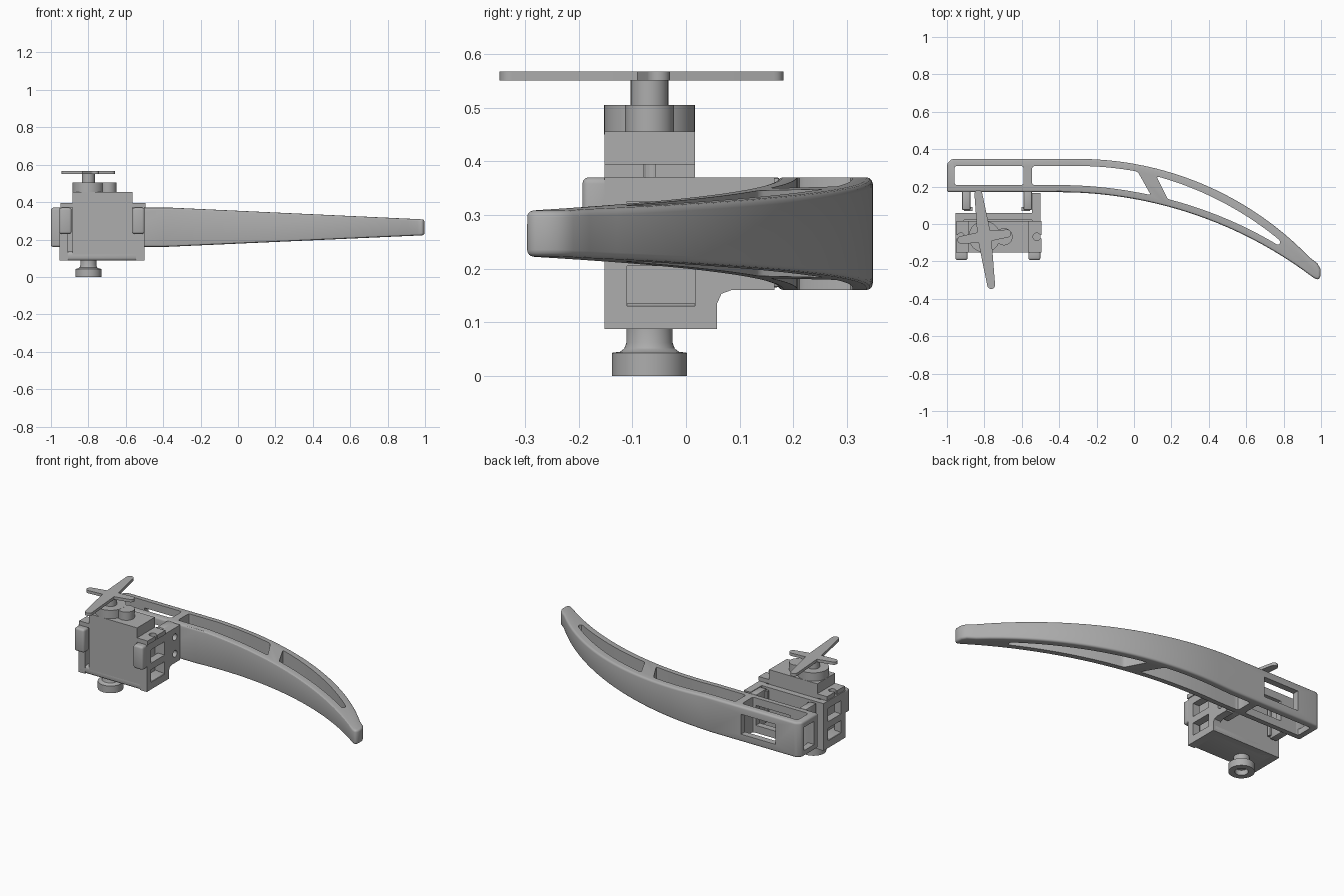
import bpy, bmesh, math
from mathutils import Vector

cube = bpy.data.objects.get("Cube")
if cube:
    bpy.data.objects.remove(cube)

grey = bpy.data.materials.new("light_grey")
grey.use_nodes = True
COLOUR = (0.42, 0.42, 0.42, 1)
grey.diffuse_color = COLOUR
grey.node_tree.nodes["Principled BSDF"].inputs["Base Color"].default_value = COLOUR


def finish(name, bm):
    bmesh.ops.recalc_face_normals(bm, faces=bm.faces)
    mesh = bpy.data.meshes.new(name)
    bm.to_mesh(mesh)
    bm.free()
    mesh.materials.append(grey)
    ob = bpy.data.objects.new(name, mesh)
    bpy.context.collection.objects.link(ob)
    return ob


def prism(name, pts, axis, lo, hi):
    """Extrude a 2D outline along x, y or z."""
    place = {"x": lambda u, v, w: (w, u, v),
             "y": lambda u, v, w: (u, w, v),
             "z": lambda u, v, w: (u, v, w)}[axis]
    bm = bmesh.new()
    face = bm.faces.new([bm.verts.new(place(u, v, lo)) for u, v in pts])
    new = bmesh.ops.extrude_face_region(bm, geom=[face])["geom"]
    shift = Vector(place(0, 0, hi - lo))
    bmesh.ops.translate(bm, vec=shift, verts=[v for v in new if isinstance(v, bmesh.types.BMVert)])
    return finish(name, bm)


def box(name, x, y, z):
    return prism(name, [(x[0], y[0]), (x[1], y[0]), (x[1], y[1]), (x[0], y[1])], "z", *z)


def disc(cx, cy, r, n=40):
    return [(cx + r * math.cos(2 * math.pi * i / n), cy + r * math.sin(2 * math.pi * i / n)) for i in range(n)]


def apply(ob, mod):
    bpy.context.view_layer.objects.active = ob
    bpy.ops.object.modifier_apply(modifier=mod.name)


def combine(ob, other, operation="DIFFERENCE"):
    mod = ob.modifiers.new("boolean", "BOOLEAN")
    mod.operation, mod.object, mod.solver = operation, other, "EXACT"
    apply(ob, mod)
    bpy.data.objects.remove(other)


def bevel(ob, width, segments=3):
    mod = ob.modifiers.new("bevel", "BEVEL")
    mod.width, mod.segments = width, segments
    mod.limit_method, mod.angle_limit = "ANGLE", math.radians(35)
    apply(ob, mod)


def smooth(ob):
    bpy.ops.object.select_all(action="DESELECT")
    ob.select_set(True)
    bpy.context.view_layer.objects.active = ob
    bpy.ops.object.shade_smooth_by_angle(angle=math.radians(30))


# Curved finger: two arcs in plan
def outer(x):
    d = max(0, x + 0.3)
    return 0.348 - 1.72 + math.sqrt(1.72 ** 2 - d * d)


def inner(x):
    d = max(0, x + 0.4)
    return 0.17 - 2.25 + math.sqrt(2.25 ** 2 - d * d)


def steps(a, b, n=24):
    return [a + (b - a) * i / n for i in range(n + 1)]


plan = [(-1, 0.17)] + [(x, inner(x)) for x in steps(-0.4, 0.96)]
plan += [(0.985, -0.3), (0.997, -0.28), (0.997, -0.24), (0.98, -0.21)]
plan += [(x, outer(x)) for x in steps(0.94, -0.3)]
plan += [(-0.975, 0.348), (-1, 0.323)]
finger = prism("curved_finger", plan, "z", 0, 0.6)
side = [(-1.2, 0.16), (-0.4, 0.16), (1.2, 0.232), (1.2, 0.298), (-0.35, 0.37), (-1.2, 0.37)]
combine(finger, prism("taper_tool", side, "y", -1, 1), "INTERSECT")
bevel(finger, 0.012)

# Lightening pockets and windows in the finger
WALL = 0.038


def pocket(a, b, c, d):
    """Slot from a..b on the inner wall and c..d on the outer wall."""
    pts = [(x, inner(x) + WALL * (1 + 0.25 * max(0, x))) for x in steps(a, b)]
    pts += [(x, outer(x) - WALL * (1 + 0.55 * max(0, x))) for x in steps(d, c)]
    tool = prism("pocket_tool", pts, "z", 0, 0.6)
    bevel(tool, 0.012, 2)
    combine(finger, tool)


pocket(-0.96, -0.59, -0.96, -0.59)
pocket(-0.545, 0.09, -0.545, 0.02)
pocket(0.18, 0.775, 0.12, 0.785)
combine(finger, box("end_window_tool", (-1.1, -0.93), (0.21, 0.308), (0.195, 0.335)))
combine(finger, box("back_window_tool", (-0.84, -0.61), (0.1, 0.4), (0.205, 0.325)))
smooth(finger)

# Lugs joining the finger to the bracket
for label, x0, foot in (("right", -0.92, 0.012), ("left", -0.59, -0.012)):
    lug = box(label + "_lug", (x0, x0 + 0.045), (0.075, 0.175), (0.165, 0.37))
    bevel(lug, 0.006, 2)
    smooth(lug)
    x1 = x0 + foot
    smooth(box(label + "_lug_foot", (x1, x1 + 0.045), (0.07, 0.09), (0.18, 0.36)))

# Bracket side plates with openings
def bracket_plate(name, x0, x1, rear):
    pts = [(-0.152, 0.087), (0.058, 0.087)]
    if rear > 0.1:
        pts += [(0.058, 0.135), (0.066, 0.153), (0.085, 0.16), (rear, 0.16)]
    pts += [(rear, 0.37), (-0.152, 0.37)]
    plate = prism(name, pts, "x", x0, x1)
    for z in ((0.13, 0.205), (0.245, 0.325)):
        tool = box("opening_tool", (x0 - 0.1, x1 + 0.1), (-0.11, 0.017), z)
        combine(plate, tool)
    if rear > 0.1:
        for z in (0.215, 0.315):
            combine(plate, prism("hole_tool", disc(0.115, z, 0.02, 24), "x", x0 - 0.1, x1 + 0.1))
    smooth(plate)


bracket_plate("left_bracket_plate", -0.545, -0.5, 0.165)
bracket_plate("right_bracket_plate", -0.955, -0.91, 0.058)
for label, x in (("left", (-0.565, -0.5)), ("right", (-0.955, -0.89))):
    tab = box(label + "_front_tab", x, (-0.193, -0.14), (0.23, 0.37))
    bevel(tab, 0.012)
    smooth(tab)
box("bracket_back", (-0.92, -0.51), (0.022, 0.058), (0.087, 0.37))
base = box("bracket_base", (-0.955, -0.5), (-0.152, 0.058), (0.087, 0.135))
bevel(base, 0.015)
smooth(base)

# Motor: body, mounting ears with screw slots, gear cover
box("motor_body", (-0.885, -0.565), (-0.152, 0.017), (0.1, 0.455))
box("motor_front", (-0.6, -0.5), (-0.152, -0.13), (0.1, 0.235))
ears = box("motor_ears", (-0.95, -0.495), (-0.152, 0.017), (0.37, 0.395))
CX, CY = -0.8, -0.068
for x, edge in ((-0.925, -0.96), (-0.52, -0.485)):
    combine(ears, prism("slot_tool", disc(x, CY, 0.02, 20), "z", 0.3, 0.5))
    combine(ears, box("slot_tool", sorted((x, edge)), (CY - 0.01, CY + 0.01), (0.3, 0.5)))
smooth(prism("gear_cover", disc(CX, CY, 0.0845), "z", 0.45, 0.505))
smooth(prism("gear_cover_lobe", disc(-0.695, CY, 0.046), "z", 0.45, 0.5045))
smooth(prism("output_shaft", disc(CX, CY, 0.035), "z", 0.5, 0.555))

# Cross-shaped horn with tapered, rounded arms
def horn_arm(name, angle, length, wide, z):
    pts = [(0, -wide)]
    tip = 0.021
    for a in steps(-math.pi / 2, math.pi / 2, 10):
        pts.append((length - tip + tip * math.cos(a), tip * math.sin(a)))
    pts.append((0, wide))
    c, s = math.cos(angle), math.sin(angle)
    pts = [(CX + u * c - v * s, CY + u * s + v * c) for u, v in pts]
    smooth(prism(name, pts, "z", *z))


for i, (deg, length, wide) in enumerate(((98, 0.252, 0.037), (278, 0.282, 0.037), (8, 0.145, 0.03), (188, 0.145, 0.03))):
    horn_arm("horn_arm_%d" % (i + 1), math.radians(deg), length, wide, (0.55, 0.567))
smooth(prism("horn_hub", disc(CX, CY, 0.04), "z", 0.55, 0.567))

# Turned pivot knob underneath, with a recess
profile = [(0, 0.03), (0.036, 0.03), (0.036, 0), (0.07, 0), (0.07, 0.043),
           (0.055, 0.045), (0.047, 0.051), (0.043, 0.062), (0.043, 0.095)]
bm = bmesh.new()
verts = [bm.verts.new((CX + r, CY, z)) for r, z in profile]
edges = [bm.edges.new(pair) for pair in zip(verts, verts[1:])]
bmesh.ops.spin(bm, geom=verts + edges, cent=(CX, CY, 0), axis=(0, 0, 1), angle=2 * math.pi, steps=40)
bmesh.ops.remove_doubles(bm, verts=bm.verts, dist=0.0001)
smooth(finish("pivot_knob", bm))
